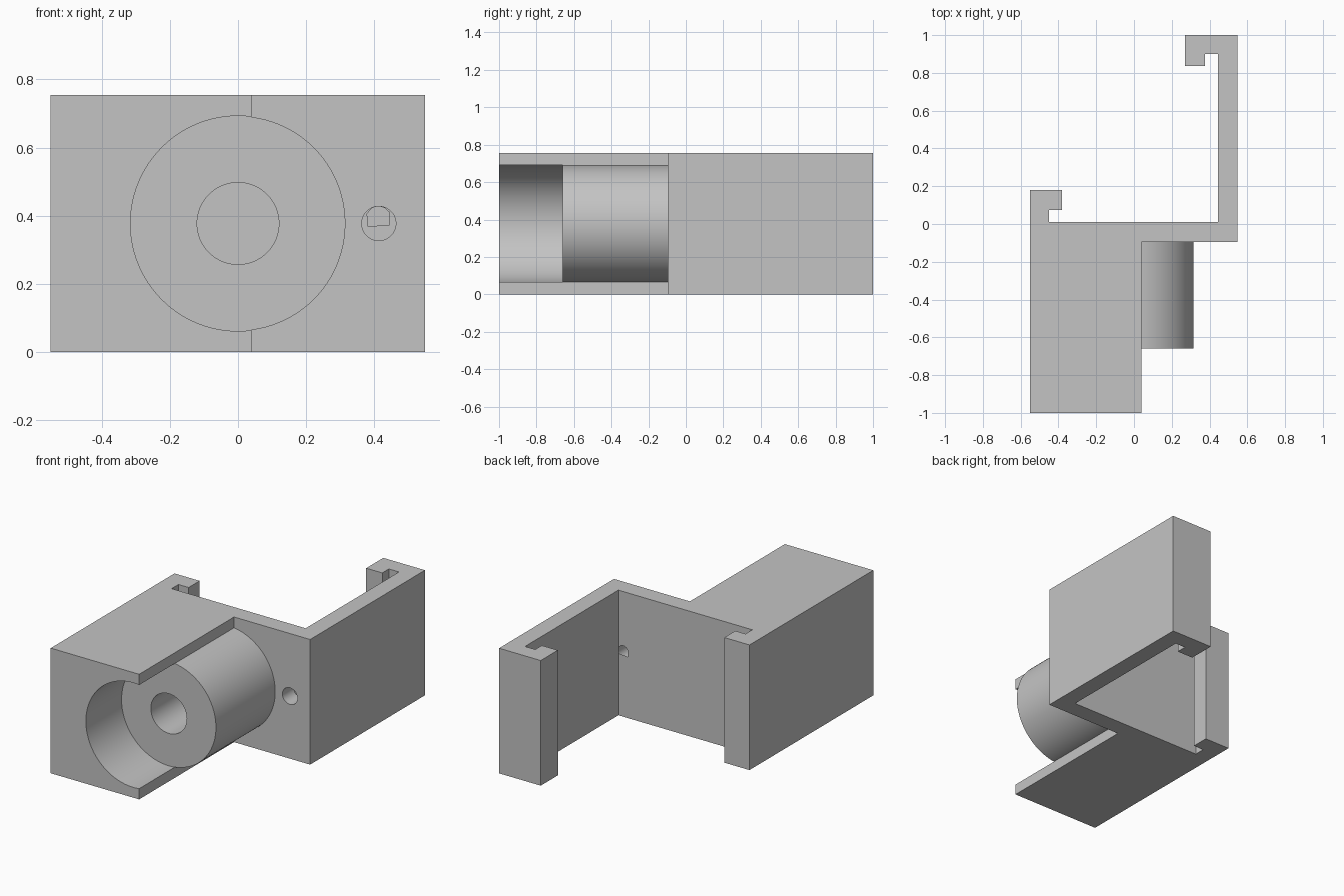
import bpy, bmesh, math
from mathutils import Matrix

cube = bpy.data.objects.get("Cube")
if cube:
    bpy.data.objects.remove(cube, do_unlink=True)

HEIGHT = 0.755
MID = HEIGHT / 2
grey = bpy.data.materials.new("plain grey")
grey.use_nodes = True
COLOUR = (0.55, 0.55, 0.55, 1)
grey.diffuse_color = COLOUR
grey.node_tree.nodes["Principled BSDF"].inputs["Base Color"].default_value = COLOUR


def make_object(name, bm):
    bmesh.ops.recalc_face_normals(bm, faces=bm.faces)
    mesh = bpy.data.meshes.new(name)
    bm.to_mesh(mesh)
    bm.free()
    mesh.materials.append(grey)
    obj = bpy.data.objects.new(name, mesh)
    bpy.context.collection.objects.link(obj)
    return obj


def rod(name, x, radius, y0, y1):
    """Cylinder running along y at mid height."""
    bm = bmesh.new()
    place = Matrix.Translation((x, (y0 + y1) / 2, MID)) @ Matrix.Rotation(math.pi / 2, 4, "X")
    bmesh.ops.create_cone(bm, cap_ends=True, segments=96, radius1=radius,
                          radius2=radius, depth=y1 - y0, matrix=place)
    return make_object(name, bm)


def combine(target, tool, operation):
    mod = target.modifiers.new(tool.name, "BOOLEAN")
    mod.operation = operation
    mod.solver = "EXACT"
    mod.object = tool
    tool.hide_render = True
    bpy.context.view_layer.objects.active = target
    bpy.ops.object.modifier_apply(modifier=mod.name)
    bpy.data.objects.remove(tool, do_unlink=True)


# Bracket outline: block, back plate, long arm and two hooked ends
outline = [
    (-0.55, -1), (0.04, -1), (0.04, -0.095), (0.548, -0.095), (0.548, 1),
    (0.27, 1), (0.27, 0.837), (0.377, 0.837), (0.377, 0.9), (0.445, 0.9),
    (0.445, 0.01), (-0.45, 0.01), (-0.45, 0.075), (-0.382, 0.075),
    (-0.382, 0.18), (-0.55, 0.18),
]
bm = bmesh.new()
base = bm.faces.new([bm.verts.new((x, y, 0)) for x, y in outline])
top = bmesh.ops.extrude_face_region(bm, geom=[base])["geom"]
bmesh.ops.translate(bm, vec=(0, 0, HEIGHT),
                    verts=[g for g in top if isinstance(g, bmesh.types.BMVert)])
bracket = make_object("hooked_bracket", bm)

# Round core, front recess, blind centre hole and small through hole
combine(bracket, rod("core", 0, 0.315, -0.9, -0.05), "UNION")
combine(bracket, rod("recess", 0, 0.3155, -1.1, -0.66), "DIFFERENCE")
combine(bracket, rod("centre_hole", 0, 0.12, -0.8, -0.095), "DIFFERENCE")
combine(bracket, rod("screw_hole", 0.413, 0.05, -0.2, 0.01), "DIFFERENCE")

# Smooth the round walls and keep the corners sharp
bpy.ops.object.select_all(action="DESELECT")
bracket.select_set(True)
bpy.context.view_layer.objects.active = bracket
bpy.ops.object.shade_smooth_by_angle(angle=math.radians(30))
